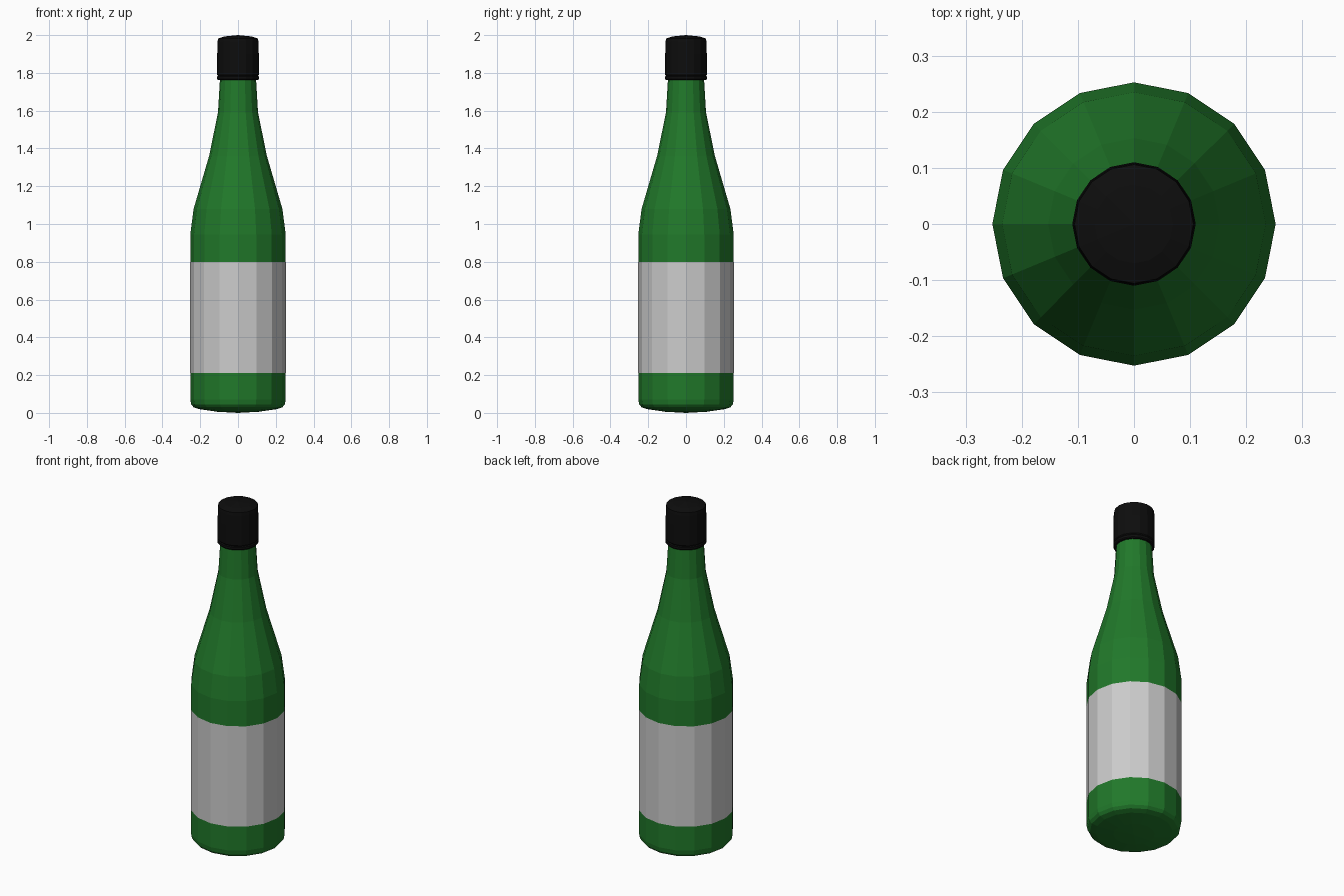
import bpy, bmesh
from math import cos, sin, tau

if "Cube" in bpy.data.objects:
    bpy.data.objects.remove(bpy.data.objects["Cube"])

SIDES = 16


def material(name, rgb):
    m = bpy.data.materials.new(name)
    m.diffuse_color = (*rgb, 1)
    m.use_nodes = True
    m.node_tree.nodes["Principled BSDF"].inputs["Base Color"].default_value = m.diffuse_color
    return m


def lathe(name, profile, mat=None):
    """Revolve (radius, z) points, listed bottom to top, into flat-sided rings."""
    bm = bmesh.new()
    rings = []
    for r, z in profile:
        n = 1 if r == 0 else SIDES
        rings.append([bm.verts.new((r * cos(tau * i / SIDES), r * sin(tau * i / SIDES), z))
                      for i in range(n)])
    for a, b in zip(rings, rings[1:]):
        for i in range(SIDES):
            j = (i + 1) % SIDES
            quad = [a[i % len(a)], a[j % len(a)], b[j % len(b)], b[i % len(b)]]
            bm.faces.new(list(dict.fromkeys(quad)))
    mesh = bpy.data.meshes.new(name)
    bm.to_mesh(mesh)
    bm.free()
    obj = bpy.data.objects.new(name, mesh)
    bpy.context.collection.objects.link(obj)
    if mat:
        mesh.materials.append(mat)
    return obj


green = material("green_glass", (0.015, 0.19, 0.023))
black = material("black_cap", (0.004, 0.004, 0.004))

# Glass body: slightly domed base, straight wall, long sloping shoulder, neck
lathe("bottle_body", [
    (0, 0.0), (0.11, 0.006), (0.205, 0.02), (0.235, 0.03), (0.248, 0.045), (0.2525, 0.07),
    (0.2525, 0.945), (0.235, 1.08), (0.153, 1.36), (0.106, 1.59),
    (0.096, 1.76), (0.096, 1.80), (0, 1.80)], green)

# Paper label wrapped around the straight wall
lathe("label", [(0.2532, 0.21), (0.2532, 0.798)])

# Screw cap with a narrow tamper ring below a shallow groove and a domed top
lathe("cap", [
    (0.094, 1.762), (0.106, 1.762), (0.110, 1.767), (0.110, 1.780),
    (0.106, 1.785), (0.110, 1.79), (0.110, 1.90), (0.108, 1.965),
    (0.106, 1.982), (0.07, 1.993), (0, 2.0)], black)
